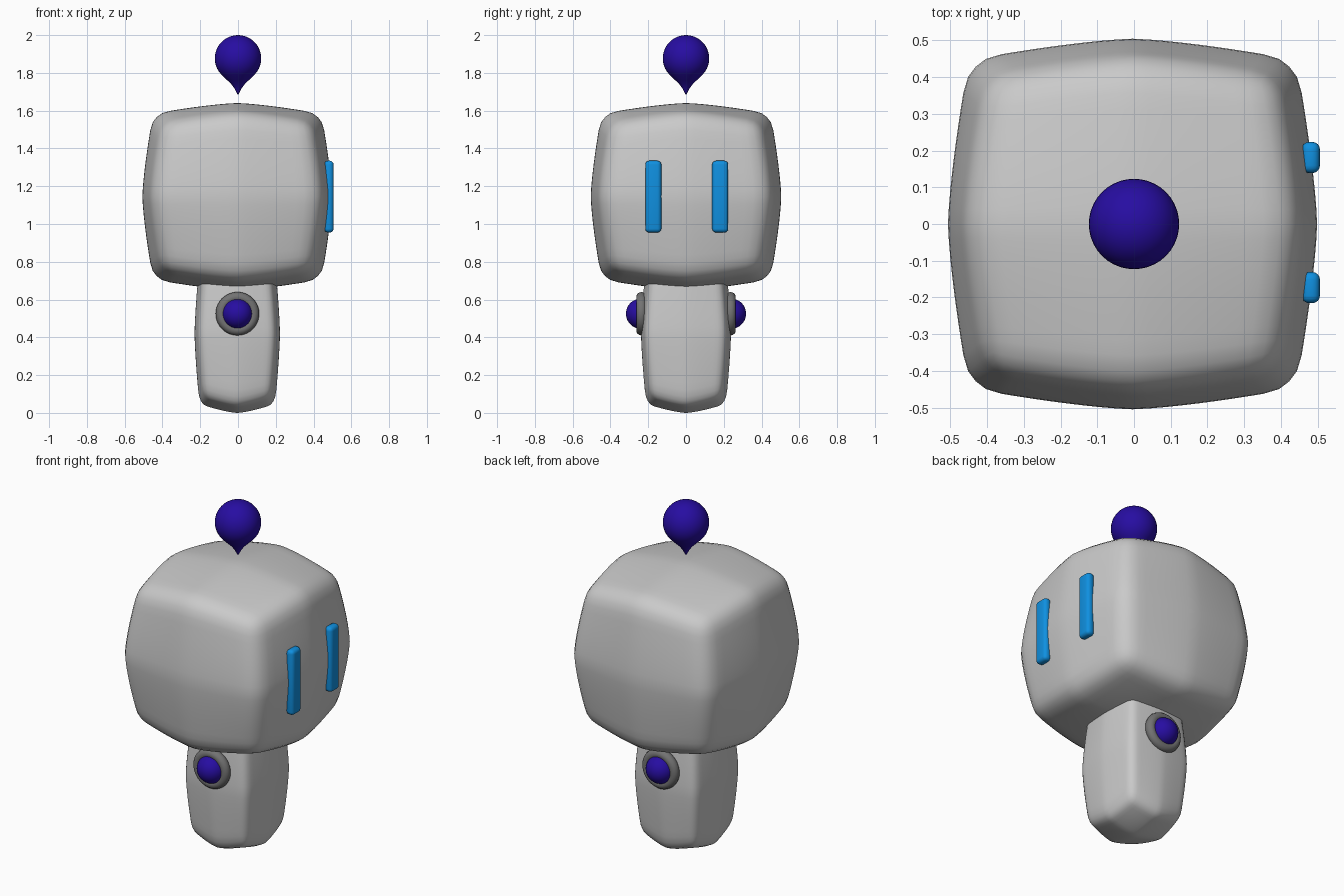
import bpy, bmesh, math
from mathutils import Vector

if "Cube" in bpy.data.objects:
    bpy.data.objects.remove(bpy.data.objects["Cube"])


def material(name, rgb):
    m = bpy.data.materials.new(name)
    m.diffuse_color = (*rgb, 1)
    m.use_nodes = True
    m.node_tree.nodes["Principled BSDF"].inputs["Base Color"].default_value = m.diffuse_color
    return m


GREY = material("light grey", (0.59, 0.59, 0.59))
DARK = material("dark grey", (0.17, 0.17, 0.17))
BLUE = material("bright blue", (0.005, 0.28, 0.75))
INDIGO = material("deep indigo", (0.02, 0.004, 0.36))


def finish(bm, name, mat, loc=(0, 0, 0), angle=60):
    bmesh.ops.recalc_face_normals(bm, faces=bm.faces[:])
    me = bpy.data.meshes.new(name)
    bm.to_mesh(me)
    bm.free()
    me.materials.append(mat)
    ob = bpy.data.objects.new(name, me)
    bpy.context.collection.objects.link(ob)
    ob.location = loc
    bpy.ops.object.select_all(action='DESELECT')
    bpy.context.view_layer.objects.active = ob
    ob.select_set(True)
    bpy.ops.object.shade_smooth_by_angle(angle=math.radians(angle))
    return ob


def pillow(name, mat, half, loc):
    """Rounded box whose faces swell towards their centres."""
    base, radius, swell = 0.772, 0.17, 0.148
    bm = bmesh.new()
    bmesh.ops.create_cube(bm, size=2)
    bmesh.ops.subdivide_edges(bm, edges=bm.edges[:], cuts=19, use_grid_fill=True)
    core = 1 - radius
    for v in bm.verts:
        # round the edges
        inner = Vector([max(-core, min(core, c)) for c in v.co])
        p = inner + (v.co - inner).normalized() * radius
        # swell each axis by closeness to the middle of the other two
        f = [1 - min(1, abs(c)) ** 1.4 for c in p]
        total = sum(f)
        v.co = [p[i] * base * (1 + swell * (total - f[i])) * half[i]
                for i in range(3)]
    return finish(bm, name, mat, loc)


def lathe(name, mat, profile, loc, steps=40):
    bm = bmesh.new()
    vs = [bm.verts.new((r, 0, z)) for r, z in profile]
    es = [bm.edges.new(e) for e in zip(vs, vs[1:])]
    bmesh.ops.spin(bm, geom=vs + es, cent=(0, 0, 0), axis=(0, 0, 1),
                   angle=math.tau, steps=steps, use_merge=True)
    bmesh.ops.remove_doubles(bm, verts=bm.verts[:], dist=1e-5)
    return finish(bm, name, mat, loc)


# Head and body
pillow("head", GREY, (0.502, 0.504, 0.495), (-0.004, 0, 1.145))
pillow("body", GREY, (0.226, 0.238, 0.42), (-0.004, 0, 0.42))

# Eyes: rounded bars on the +x side
for side, y in (("right", -0.173), ("left", 0.181)):
    bm = bmesh.new()
    bmesh.ops.create_cube(bm, size=1)
    bmesh.ops.scale(bm, vec=(0.05, 0.085, 0.38), verts=bm.verts[:])
    bmesh.ops.bevel(bm, geom=bm.edges[:], offset=0.021, segments=4,
                    profile=0.5, affect='EDGES')
    finish(bm, side + "_eye", BLUE, (0.481, y, 1.145))

# Antenna bulb: sphere drawn down to a point
ball = [(0.123 * math.sin(math.radians(a)), 0.123 * math.cos(math.radians(a)))
        for a in range(0, 136, 9)]
ball[0] = (0, 0.123)
tip = [(0.058, -0.115), (0.036, -0.136), (0.02, -0.158), (0.009, -0.178), (0, -0.195)]
lathe("antenna_bulb", INDIGO, ball + tip, (0, 0, 1.877))

# Arm sockets and balls on both sides of the body
for side, s in (("front", -1), ("back", 1)):
    ring = [(0.087 + 0.028 * math.cos(a * math.tau / 14),
             0.028 * math.sin(a * math.tau / 14)) for a in range(15)]
    socket = lathe(side + "_socket", DARK, ring, (-0.003, s * 0.236, 0.525))
    socket.rotation_euler = (math.radians(90), 0, 0)
    bm = bmesh.new()
    bmesh.ops.create_uvsphere(bm, u_segments=32, v_segments=18, radius=0.08)
    finish(bm, side + "_ball", INDIGO, (-0.003, s * 0.238, 0.525))
